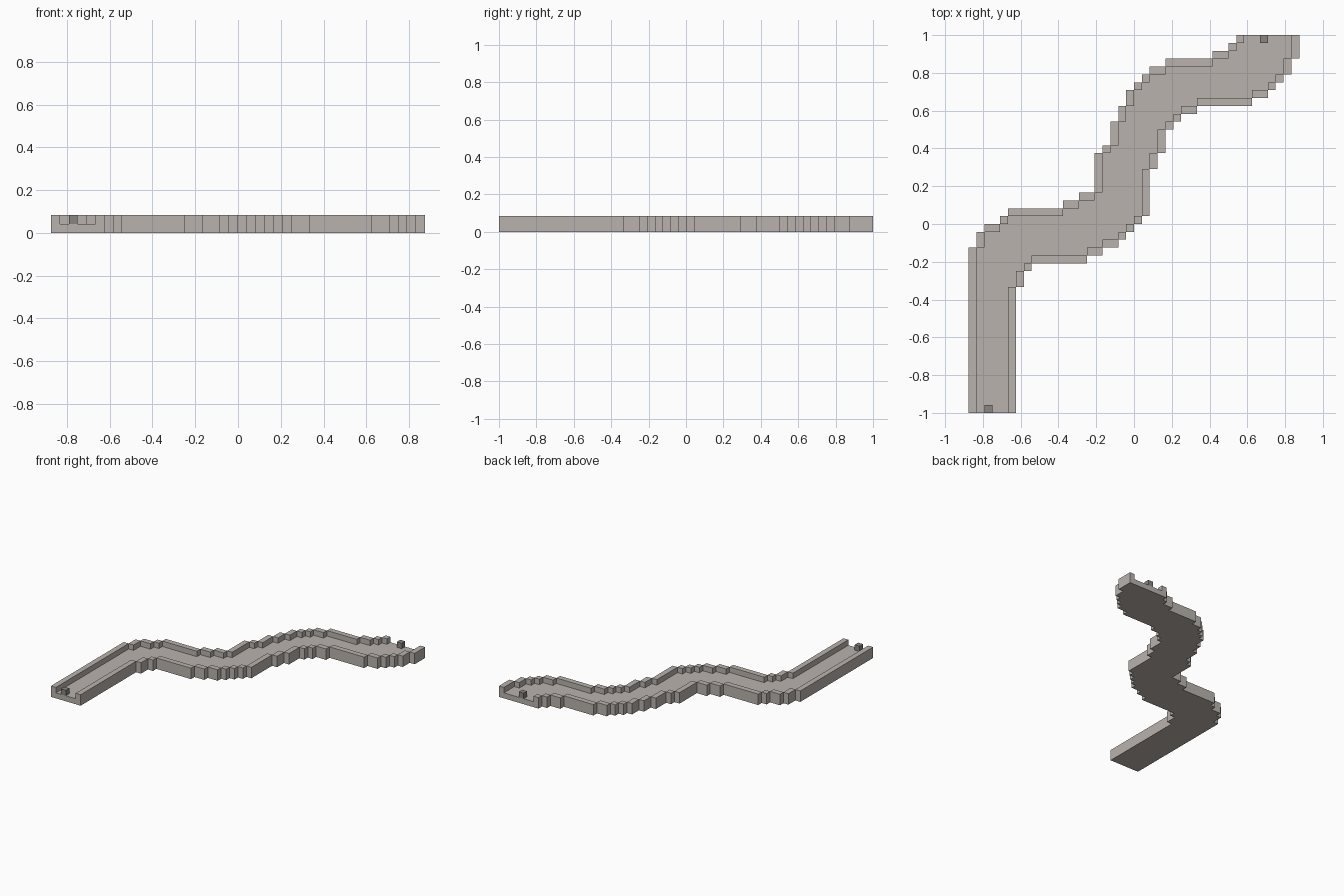
import bpy
import bmesh

if "Cube" in bpy.data.objects:
    bpy.data.objects.remove(bpy.data.objects["Cube"], do_unlink=True)

COLS, ROWS = 42, 48
U = 2 / ROWS  # side of one block

# Plan outline as steps: (first column, row where the path starts or stops)
FRONT_STEPS = [(0, 0), (6, 16), (7, 18), (8, 19), (15, 20), (17, 21), (19, 22),
               (20, 23), (21, 24), (22, 25), (23, 31), (24, 33), (25, 36), (26, 37),
               (27, 38), (29, 39), (36, 40), (38, 41), (39, 42), (40, 43), (41, 45)]
BACK_STEPS = [(0, 21), (1, 23), (2, 24), (4, 25), (5, 26), (12, 27), (14, 28),
              (16, 33), (17, 34), (18, 37), (19, 39), (20, 41), (21, 42), (22, 43),
              (23, 44), (25, 45), (31, 46), (33, 47), (34, 48)]


def material(name, color):
    mat = bpy.data.materials.new(name)
    mat.use_nodes = True
    mat.diffuse_color = (*color, 1)
    mat.node_tree.nodes["Principled BSDF"].inputs["Base Color"].default_value = (*color, 1)
    return mat


def step_value(steps, col):
    return [row for first, row in steps if first <= col][-1]


def filled(col, row):
    """True where the path covers a cell; both ends of the path stay open."""
    row = min(max(row, 0), ROWS - 1)
    return (0 <= col < COLS and
            step_value(FRONT_STEPS, col) <= row < step_value(BACK_STEPS, col))


def solid(name, cells, low, high, mat):
    """Closed flat-sided solid made from a set of grid cells."""
    bm = bmesh.new()

    def face(*points):
        bm.faces.new([bm.verts.new(((x - COLS / 2) * U, (y - ROWS / 2) * U, z * U))
                      for x, y, z in points])

    for c, r in cells:
        corners = [(c, r), (c + 1, r), (c + 1, r + 1), (c, r + 1)]
        face(*[(x, y, high) for x, y in corners])
        face(*[(x, y, low) for x, y in reversed(corners)])
        neighbours = [(c, r - 1), (c + 1, r), (c, r + 1), (c - 1, r)]
        for k, other in enumerate(neighbours):
            if other not in cells:
                a, b = corners[k], corners[(k + 1) % 4]
                face((*a, low), (*b, low), (*b, high), (*a, high))
    bmesh.ops.remove_doubles(bm, verts=bm.verts, dist=U / 100)
    bmesh.ops.dissolve_limit(bm, angle_limit=0.02, verts=bm.verts, edges=bm.edges)
    mesh = bpy.data.meshes.new(name)
    bm.to_mesh(mesh)
    bm.free()
    mesh.materials.append(mat)
    obj = bpy.data.objects.new(name, mesh)
    bpy.context.collection.objects.link(obj)
    return obj


stone = material("pale_stone", (0.49, 0.45, 0.42))
dark_stone = material("dark_stone", (0.25, 0.235, 0.225))

# Sort the cells of the path into floor and the two edge walls
path = {(c, r) for c in range(COLS) for r in range(ROWS) if filled(c, r)}
back_wall = {(c, r) for c, r in path if not (filled(c - 1, r) and filled(c, r + 1))}
front_wall = {(c, r) for c, r in path - back_wall
              if not (filled(c + 1, r) and filled(c, r - 1))}

# Channel floor and stepped walls
solid("channel_floor", path - back_wall - front_wall, 0, 1, stone)
solid("back_edge_wall", back_wall, 0, 2, stone)
solid("front_edge_wall", front_wall, 0, 2, stone)

# Marker blocks at the open ends
solid("front_marker_block", {(2, 0)}, 1, 2, dark_stone)
solid("back_marker_block", {(37, ROWS - 1)}, 1, 2, dark_stone)
